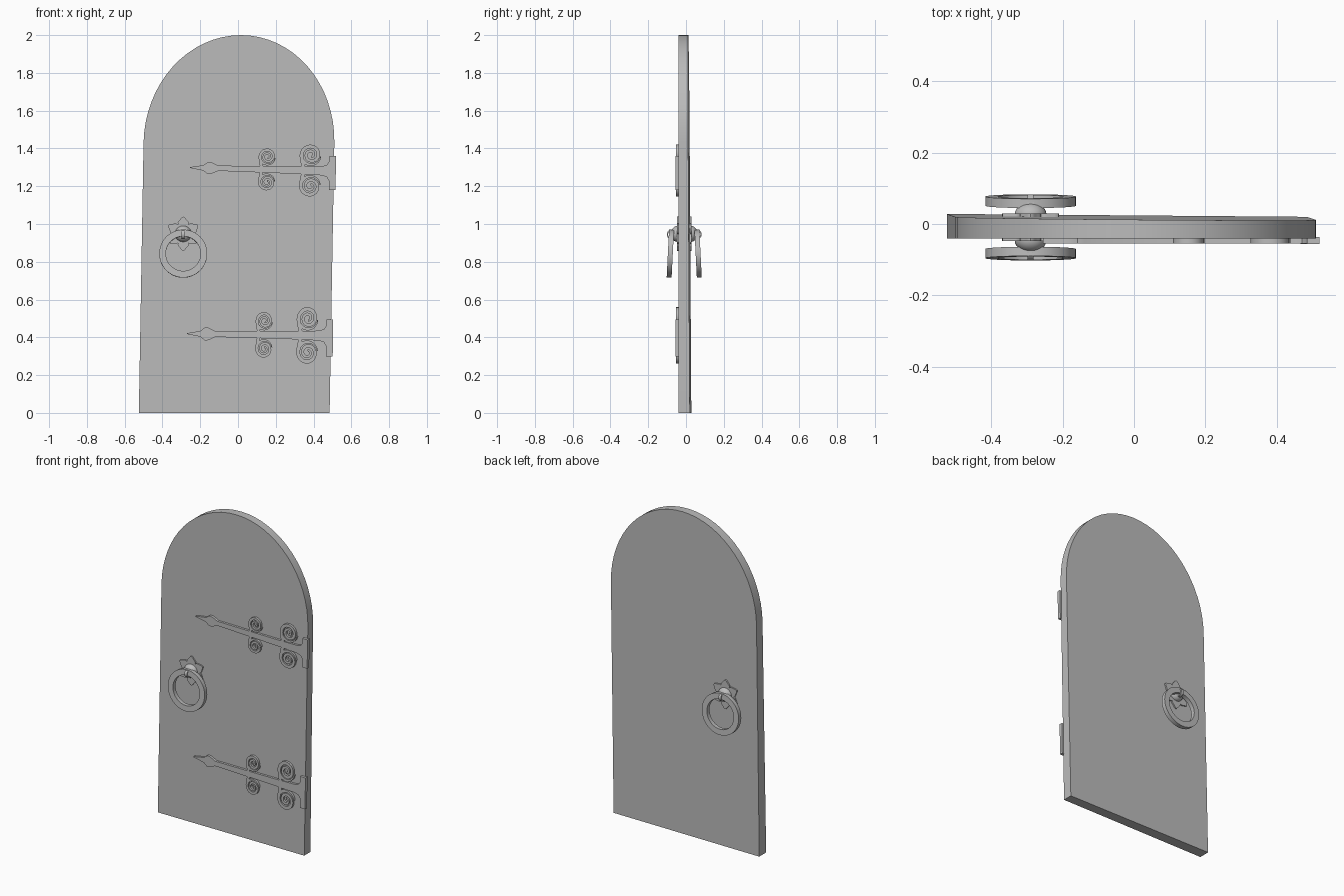
import bpy, bmesh, math
from mathutils import Matrix, Vector

cube = bpy.data.objects.get("Cube")
if cube:
    bpy.data.objects.remove(cube, do_unlink=True)

GREY = (0.5, 0.5, 0.5, 1)
grey = bpy.data.materials.new("plain grey")
grey.use_nodes = True
grey.diffuse_color = GREY
grey.node_tree.nodes["Principled BSDF"].inputs["Base Color"].default_value = GREY


def finish(bm, name, smooth=True):
    bmesh.ops.recalc_face_normals(bm, faces=bm.faces)
    mesh = bpy.data.meshes.new(name)
    bm.to_mesh(mesh)
    bm.free()
    mesh.materials.append(grey)
    obj = bpy.data.objects.new(name, mesh)
    bpy.context.collection.objects.link(obj)
    if smooth:
        bpy.ops.object.select_all(action='DESELECT')
        obj.select_set(True)
        bpy.context.view_layer.objects.active = obj
        bpy.ops.object.shade_smooth_by_angle(angle=math.radians(35))
    return obj


def thicken(bm, faces, depth):
    out = bmesh.ops.extrude_face_region(bm, geom=faces)
    moved = [v for v in out["geom"] if isinstance(v, bmesh.types.BMVert)]
    bmesh.ops.translate(bm, verts=moved, vec=(0, depth, 0))


def prism(bm, outline, y0, y1):
    face = bm.faces.new([bm.verts.new((x, y0, z)) for x, z in outline])
    thicken(bm, [face], y1 - y0)


def ribbon(bm, path, halves, y0, y1):
    """Flat strip following a path, with a half width at each point."""
    rows = []
    for i, (p, h) in enumerate(zip(path, halves)):
        d = (path[min(i + 1, len(path) - 1)] - path[max(i - 1, 0)]).normalized()
        n = Vector((-d.y, d.x)) * h
        rows.append([bm.verts.new((q.x, y0, q.y)) for q in (p + n, p - n)])
    faces = [bm.faces.new((a[0], a[1], b[1], b[0])) for a, b in zip(rows, rows[1:])]
    thicken(bm, faces, y1 - y0)


def hoop(name, outer, inner, width, matrix, steps=48):
    """Ring of rectangular section whose axis is y, then placed by a matrix."""
    bm = bmesh.new()
    w = width / 2
    section = [(outer, -w), (outer, w), (inner, w), (inner, -w)]
    rows = []
    for i in range(steps):
        a = math.tau * i / steps
        rows.append([bm.verts.new((r * math.cos(a), y, r * math.sin(a))) for r, y in section])
    for i in range(steps):
        a, b = rows[i], rows[(i + 1) % steps]
        for j in range(4):
            k = (j + 1) % 4
            bm.faces.new((a[j], a[k], b[k], b[j]))
    bm.transform(matrix)
    return finish(bm, name)


# Door slab: arched outline, leaning slightly, with a subtly warped back
SPRING, HALF, RISE, LEAN = 1.43, 0.505, 0.57, 0.0175
outline = [(-HALF, 0), (HALF, 0)]
for i in range(33):
    a = math.pi * i / 32
    outline.append((HALF * math.cos(a), SPRING + RISE * math.sin(a)))
outline = [(x - 0.02 + LEAN * z, z) for x, z in outline]
bm = bmesh.new()
prism(bm, outline, -0.04, 0.02)
for v in bm.verts:
    if v.co.y > 0:
        v.co.y = 0.024 - 0.006 * v.co.z - 0.008 * v.co.x
finish(bm, "door_slab")


# Strap hinges with spear tip, scrolls and edge plate
def hinge(name, origin, tilt, stretch):
    bm = bmesh.new()
    y0, y1 = -0.054, -0.036
    # Spear and strap, described by half height along x
    shape = [(-0.64, 0.002), (-0.60, 0.009), (-0.57, 0.014), (-0.545, 0.032),
             (-0.525, 0.03), (-0.49, 0.014), (-0.25, 0.017), (-0.06, 0.02),
             (0.06, 0.024), (0.085, 0.032), (0.098, 0.052), (0.1, 0.07)]
    ribbon(bm, [Vector((x, 0)) for x, h in shape], [h for x, h in shape], y0, y1)
    # Plate wrapping the door edge
    prism(bm, [(0.098, -0.1), (0.133, -0.1), (0.133, 0.08), (0.098, 0.08)], y0 - 0.002, y1)
    # Mirrored scrolls, winding inward from the strap
    for side in (1, -1):
        for cx, cz, radius, half in ((-0.23, 0.068, 0.041, 0.0075), (0.0, 0.083, 0.052, 0.0095)):
            path = [Vector((cx - radius * 0.75, 0.01)), Vector((cx - radius * 0.8, cz * 0.35))]
            for i in range(45):
                t = i / 44
                a = math.pi * 1.12 - t * math.pi * 3.6
                r = radius * (1 - 0.84 * t)
                path.append(Vector((cx + r * math.cos(a), cz + r * math.sin(a))))
            path = [Vector((p.x, p.y * side)) for p in path]
            n = len(path)
            ribbon(bm, path, [half * (1.1 - 0.5 * i / n) for i in range(n)], y0, y1)
            # Lower curl of each scroll that rests against the strap
            curl = []
            for i in range(12):
                a = -math.pi * (0.05 + 0.75 * i / 11)
                curl.append(Vector((cx + radius * math.cos(a),
                                    side * (cz + radius * math.sin(a)))))
            ribbon(bm, curl, [half * (0.3 + 0.7 * i / 11) for i in range(12)], y0, y1)
    bm.transform(Matrix.Translation((origin[0], 0, origin[1]))
                 @ Matrix.Rotation(tilt, 4, 'Y') @ Matrix.Diagonal((1, 1, stretch, 1)))
    finish(bm, name)


hinge("upper_hinge", (0.385, 1.283), 0.025, 1.0)
hinge("lower_hinge", (0.37, 0.41), 0.015, 1.09)

# Ring handles on both faces: rosette, knob, clasp and ring
HX, HZ = -0.29, 0.948
for side, label, face in ((-1, "front", -0.04), (1, "back", 0.021)):
    petals = []
    for i in range(96):
        a = math.tau * i / 96 + math.pi / 2
        c = abs(math.cos(3 * (a - math.pi / 2)))
        r = 0.057 + 0.02 * math.sqrt(c) + 0.014 * c ** 8
        petals.append((HX + r * math.cos(a), HZ + r * math.sin(a)))
    bm = bmesh.new()
    prism(bm, petals, face - side * 0.004, face + side * 0.008)
    finish(bm, label + "_rosette")

    bm = bmesh.new()
    bmesh.ops.create_uvsphere(bm, u_segments=24, v_segments=16, radius=0.045)
    bm.transform(Matrix.Translation((HX, face + side * 0.004, HZ))
                 @ Matrix.Diagonal((1, 0.8, 0.95, 1)))
    finish(bm, label + "_knob")

    hoop(label + "_clasp", 0.025, 0.018, 0.016,
         Matrix.Translation((HX, face + side * 0.037, HZ - 0.003))
         @ Matrix.Rotation(math.pi / 2, 4, 'Z'), 24)
    hoop(label + "_ring", 0.127, 0.092, 0.026,
         Matrix.Translation((HX, face + side * 0.043, 0.843))
         @ Matrix.Rotation(side * 0.05, 4, 'X'))
